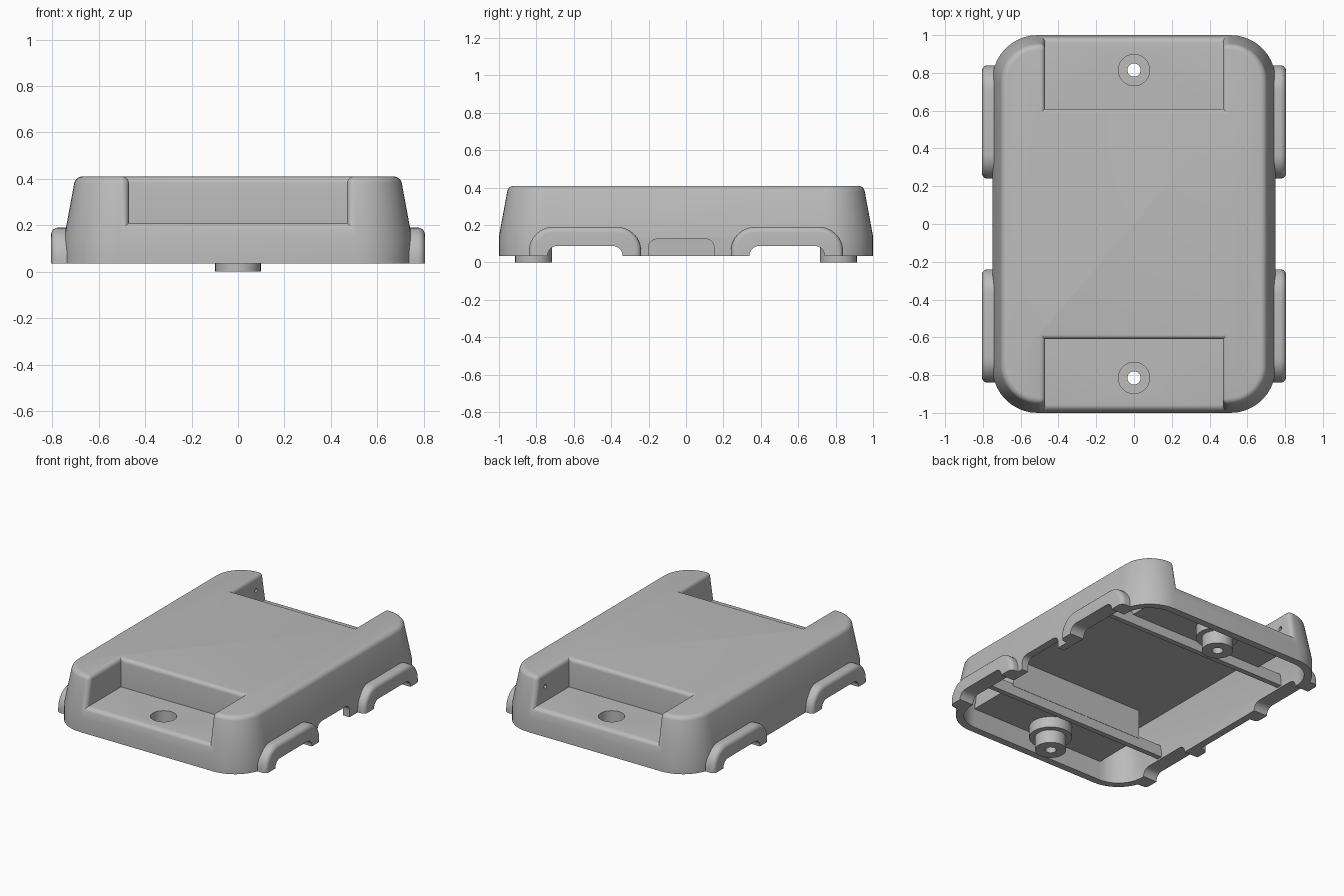
import bpy, bmesh, math
from mathutils import Vector

cube = bpy.data.objects.get("Cube")
if cube:
    bpy.data.objects.remove(cube, do_unlink=True)

grey = bpy.data.materials.new("plain_grey")
grey.use_nodes = True
colour = (0.5, 0.5, 0.5, 1)
grey.diffuse_color = colour
grey.node_tree.nodes["Principled BSDF"].inputs["Base Color"].default_value = colour

BASE, TOP, FLOOR = 0.035, 0.41, 0.21


def make(name, bm):
    bmesh.ops.recalc_face_normals(bm, faces=bm.faces)
    mesh = bpy.data.meshes.new(name)
    bm.to_mesh(mesh)
    bm.free()
    ob = bpy.data.objects.new(name, mesh)
    bpy.context.collection.objects.link(ob)
    mesh.materials.append(grey)
    return ob


def loft(name, rings):
    """Skin equal-length loops and close both ends."""
    bm = bmesh.new()
    loops = [[bm.verts.new(p) for p in ring] for ring in rings]
    n = len(loops[0])
    for a, b in zip(loops, loops[1:]):
        for i in range(n):
            j = (i + 1) % n
            bm.faces.new((a[i], a[j], b[j], b[i]))
    bm.faces.new(loops[0])
    bm.faces.new(loops[-1])
    return make(name, bm)


def rounded_rect(hx, hy, r, z, steps=10):
    pts = []
    for k, (sx, sy) in enumerate([(1, 1), (-1, 1), (-1, -1), (1, -1)]):
        for i in range(steps + 1):
            a = math.pi / 2 * (k + i / steps)
            pts.append((sx * (hx - r) + r * math.cos(a), sy * (hy - r) + r * math.sin(a), z))
    return pts


def arch(name, x0, x1, cy, half, bottom, top, r, steps=8):
    """Prism along x with a flat foot and two rounded upper corners."""
    outline = [(half, bottom)]
    for k, s in enumerate((1, -1)):
        for i in range(steps + 1):
            a = math.pi / 2 * (k + i / steps)
            outline.append((s * (half - r) + r * math.cos(a), top - r + r * math.sin(a)))
    outline.append((-half, bottom))
    return loft(name, [[(x, cy + y, z) for y, z in outline] for x in (x0, x1)])


def box(name, lo, hi):
    bm = bmesh.new()
    bmesh.ops.create_cube(bm, size=1)
    for v in bm.verts:
        v.co = Vector([lo[i] + (v.co[i] + 0.5) * (hi[i] - lo[i]) for i in range(3)])
    return make(name, bm)


def cylinder(name, r, depth, centre, axis="Z", sides=32):
    bm = bmesh.new()
    bmesh.ops.create_cone(bm, cap_ends=True, segments=sides, radius1=r, radius2=r, depth=depth)
    for v in bm.verts:
        c = v.co.copy()
        v.co = Vector(centre) + (Vector((c.z, c.x, c.y)) if axis == "X" else c)
    return make(name, bm)


def cut(ob, cutters, keep=False):
    for c in cutters:
        mod = ob.modifiers.new("cut", "BOOLEAN")
        mod.operation, mod.solver, mod.object = "DIFFERENCE", "EXACT", c
    bpy.context.view_layer.update()
    done = bpy.data.meshes.new_from_object(ob.evaluated_get(bpy.context.evaluated_depsgraph_get()))
    ob.modifiers.clear()
    ob.data = done
    if not keep:
        for c in cutters:
            bpy.data.objects.remove(c, do_unlink=True)


def round_edges(ob, width, rule):
    """Round the convex sharp edges that satisfy the rule."""
    bm = bmesh.new()
    bm.from_mesh(ob.data)
    bmesh.ops.remove_doubles(bm, verts=bm.verts, dist=0.0001)
    edges = [e for e in bm.edges if len(e.link_faces) == 2
             and e.calc_face_angle_signed() > 0.6 and rule(e)]
    bmesh.ops.bevel(bm, geom=edges, offset=width, offset_type="OFFSET", segments=5,
                    profile=0.5, affect="EDGES", clamp_overlap=True)
    bm.to_mesh(ob.data)
    bm.free()


# Outer shell with a drafted upper half and a recess at each end
shell = loft("shell", [rounded_rect(0.75, 1.0, 0.24, BASE),
                       rounded_rect(0.75, 1.0, 0.24, 0.14),
                       rounded_rect(0.70, 0.95, 0.20, TOP)])
cut(shell, [box("recess_cutter", (-0.47, min(s * 0.61, s * 1.2), FLOOR),
                (0.47, max(s * 0.61, s * 1.2), 0.6)) for s in (-1, 1)])
round_edges(shell, 0.045, lambda e: min(v.co.z for v in e.verts) > 0.15)

# Hollow underside that follows the recesses
cavity = loft("cavity_cutter", [rounded_rect(0.70, 0.95, 0.19, -0.05),
                                rounded_rect(0.70, 0.95, 0.19, 0.14),
                                rounded_rect(0.655, 0.905, 0.16, TOP - 0.045)])
cut(cavity, [box("step_cutter", (-0.515, min(s * 0.565, s * 1.2), FLOOR - 0.045),
                 (0.515, max(s * 0.565, s * 1.2), 0.6)) for s in (-1, 1)])
cut(shell, [cavity])

# Side arches and their openings
openings = []
arches = []
for sx, side in ((1, "left"), (-1, "right")):
    for sy, end in ((-1, "front"), (1, "back")):
        a = arch(f"{end}_{side}_arch", sx * 0.735, sx * 0.805, sy * 0.54, 0.30, BASE, 0.19, 0.13)
        round_edges(a, 0.03, lambda e: min(abs(v.co.x) for v in e.verts) > 0.79
                    and max(v.co.z for v in e.verts) > BASE + 0.01)
        arches.append(a)
        openings.append(arch("opening_cutter", sx * 0.6, sx * 0.9, sy * 0.54, 0.20, -0.1, 0.088, 0.05))
for a in arches:
    cut(a, openings, keep=True)
cut(shell, openings)

# Side port, screw holes and small pin holes in the posts
holes = [arch("port_cutter", 0.6, 0.9, -0.025, 0.175, -0.1, 0.125, 0.045)]
for s in (-1, 1):
    holes.append(cylinder("screw_cutter", 0.083, 0.2, (0, s * 0.815, FLOOR)))
    for sx in (-1, 1):
        holes.append(cylinder("pin_cutter", 0.014, 0.12, (sx * 0.49, s * 0.87, 0.31), "X", 12))
cut(shell, holes)


# Stepped screw bosses, spun from one profile
def boss(name, y, sides=32):
    profile = [(0.035, 0), (0.098, 0), (0.098, 0.09), (0.135, 0.09), (0.135, 0.19),
               (0.083, 0.19), (0.083, 0.06), (0.035, 0.06)]
    bm = bmesh.new()
    rings = []
    for i in range(sides):
        a = 2 * math.pi * i / sides
        rings.append([bm.verts.new((r * math.cos(a), y + r * math.sin(a), z)) for r, z in profile])
    for i in range(sides):
        p, q = rings[i], rings[(i + 1) % sides]
        for k in range(len(profile)):
            m = (k + 1) % len(profile)
            bm.faces.new((p[k], q[k], q[m], p[m]))
    return make(name, bm)


parts = [shell] + arches
for s, end in ((-1, "front"), (1, "back")):
    parts.append(boss(f"{end}_screw_boss", s * 0.815))
    # Cross rib under the step
    parts.append(box(f"{end}_rib", (-0.71, s * 0.585 - 0.018, 0.10), (0.71, s * 0.585 + 0.018, 0.18)))

# Smooth the curved areas and keep the creases
bpy.ops.object.select_all(action="DESELECT")
for p in parts:
    p.select_set(True)
bpy.context.view_layer.objects.active = shell
bpy.ops.object.shade_smooth_by_angle(angle=math.radians(30))
